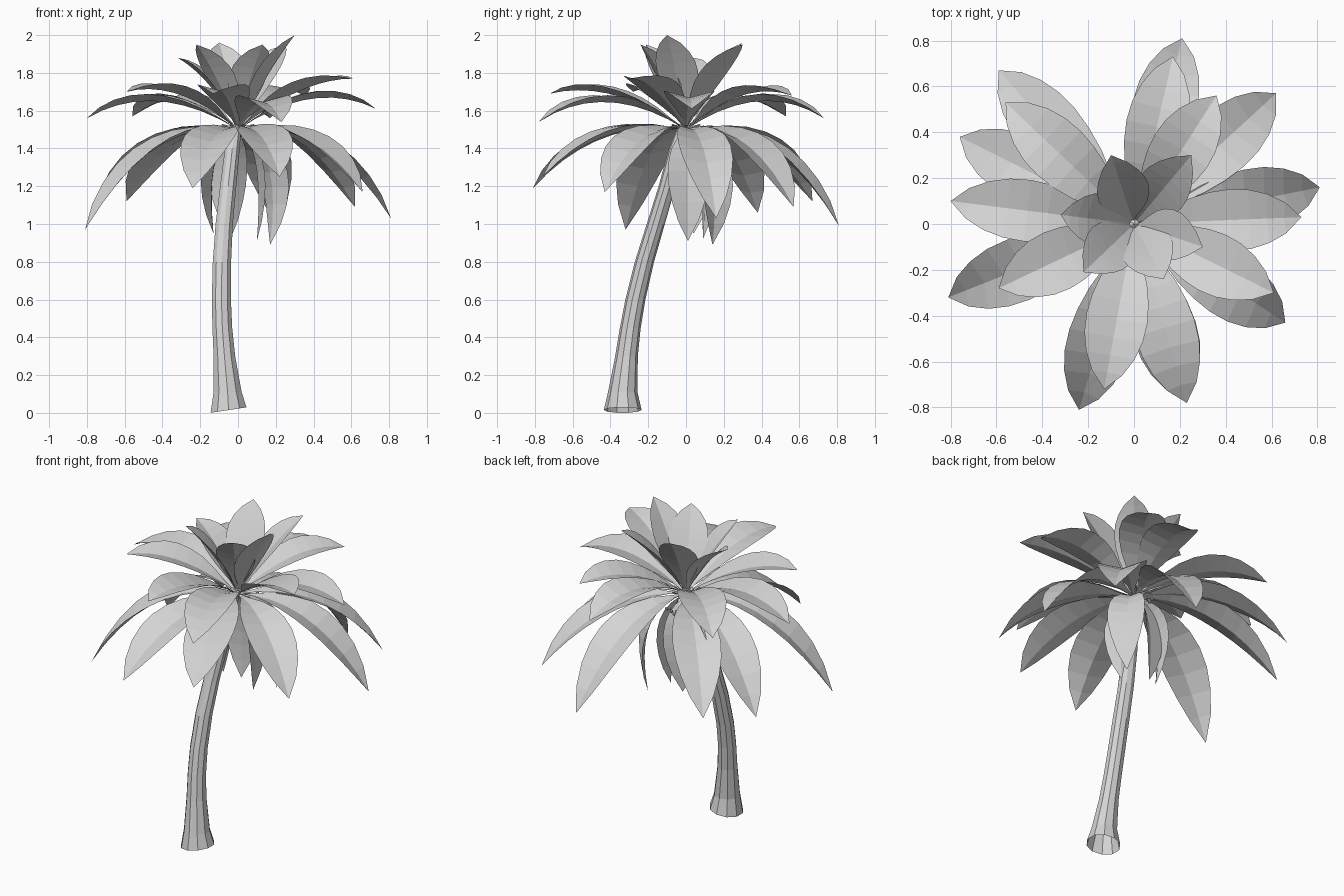
import bpy, bmesh, math, random
from mathutils import Vector, Matrix

cube = bpy.data.objects.get("Cube")
if cube:
    bpy.data.objects.remove(cube)

grey = bpy.data.materials.new("light_grey")
grey.use_nodes = True
grey.diffuse_color = (0.66, 0.66, 0.66, 1)
grey.node_tree.nodes["Principled BSDF"].inputs["Base Color"].default_value = (0.66, 0.66, 0.66, 1)

CROWN = Vector((0, 0, 1.5))
UP = Vector((0, 0, 1))


def finish(bm, name):
    mesh = bpy.data.meshes.new(name)
    bm.to_mesh(mesh)
    bm.free()
    mesh.materials.append(grey)
    obj = bpy.data.objects.new(name, mesh)
    bpy.context.collection.objects.link(obj)
    return obj


def frond(name, tip, reach, lift, half_width, fold=0.27, steps=9):
    """Creased leaf along a bent midrib; reach and lift place the bend."""
    tip = Vector(tip)
    bend = Vector((tip.x * reach, tip.y * reach, lift))
    out = Vector((tip.x, tip.y, 0)).normalized()
    side = UP.cross(out)
    bm = bmesh.new()
    rows = []
    for i in range(steps + 1):
        t = i / steps
        rib = CROWN * (1 - t) ** 2 + bend * (2 * t * (1 - t)) + tip * t * t
        along = ((bend - CROWN) * (1 - t) + (tip - bend) * t).normalized()
        normal = along.cross(side).normalized()
        if i == steps:
            rows.append([bm.verts.new(rib)] * 3)
        else:
            # narrow stem, broad blade, pointed end
            w = half_width * max(0.07, math.sin(math.pi * t ** 1.25) ** 0.8) * min(1, 0.25 + 3 * t)
            rows.append([bm.verts.new(rib + side * s * w + normal * abs(s) * w * fold)
                         for s in (-1, 0, 1)])
    for a, b in zip(rows, rows[1:]):
        for k in (0, 1):
            corners = [a[k], a[k + 1], b[k + 1], b[k]]
            bm.faces.new(list(dict.fromkeys(corners)))
    finish(bm, name)


# Trunk: leaning ten-sided tube with a flared, open foot (x, y, z, radius)
SIDES = 10
bm = bmesh.new()
rings = []
path = [(-0.05, -0.335, 0.015, 0.1), (-0.055, -0.335, 0.11, 0.078), (-0.072, -0.315, 0.3, 0.06),
        (-0.083, -0.295, 0.45, 0.055), (-0.088, -0.268, 0.6, 0.053), (-0.085, -0.22, 0.8, 0.051),
        (-0.073, -0.16, 1.0, 0.048), (-0.052, -0.1, 1.2, 0.045), (-0.03, -0.05, 1.4, 0.041),
        (-0.01, -0.01, 1.53, 0.03)]
for n, (x, y, z, r) in enumerate(path):
    ring = []
    for k in range(SIDES):
        a = math.tau * (k + 0.5) / SIDES
        tilt = 0.15 * math.cos(a) * r if n == 0 else 0
        ring.append(bm.verts.new((x + r * math.cos(a), y + r * math.sin(a), z + tilt)))
    rings.append(ring)
for a, b in zip(rings, rings[1:]):
    for k in range(SIDES):
        bm.faces.new([a[k], a[(k + 1) % SIDES], b[(k + 1) % SIDES], b[k]])
bm.faces.new(rings[-1])
finish(bm, "trunk")

# Fronds in four tiers: tips, bend reach, bend height, half width
tiers = {
    "drooping_frond": ([(0.81, 0.16, 1.03), (0.62, 0.57, 1.09), (0.21, 0.81, 0.99),
                        (-0.59, 0.67, 1.12), (-0.76, 0.38, 1.06), (-0.81, -0.32, 0.97),
                        (-0.24, -0.81, 1.19), (0.22, -0.76, 1.25), (0.66, -0.43, 1.17)],
                       0.58, 1.565, 0.14),
    "arching_frond": ([(-0.8, 0.1, 1.56), (-0.56, 0.53, 1.57), (0.17, 0.73, 1.56),
                       (0.36, 0.56, 1.68), (0.73, 0.03, 1.61), (0.61, -0.3, 1.77),
                       (-0.13, -0.72, 1.69), (-0.59, -0.28, 1.7), (0.23, -0.78, 1.54)],
                      0.55, 1.77, 0.135),
    "upright_frond": ([(0.3, -0.1, 2.0), (-0.22, -0.21, 1.95), (-0.1, 0.3, 1.96),
                       (0.25, 0.3, 1.95), (-0.32, 0.04, 1.88), (0.13, -0.24, 1.95)],
                      0.45, 1.78, 0.115),
    "hanging_frond": ([(0.17, 0.14, 0.89), (-0.04, 0.09, 0.92), (0.1, 0.01, 0.91),
                       (-0.13, 0.04, 0.95)],
                      1.4, 1.42, 0.11),
}
for name, (tips, reach, lift, width) in tiers.items():
    for n, tip in enumerate(tips):
        frond(f"{name}_{n + 1}", tip, reach, lift, width)

# Bud at the heart of the crown, with short stubs around it
bm = bmesh.new()
bmesh.ops.create_icosphere(bm, subdivisions=1, radius=0.03, matrix=Matrix.Translation(CROWN + UP * 0.02))
finish(bm, "crown_bud")
for n in range(6):
    a = math.tau * n / 6
    direction = Vector((math.cos(a), math.sin(a), 0.3)).normalized()
    bm = bmesh.new()
    bmesh.ops.create_cone(bm, segments=4, radius1=0.01, radius2=0.004, depth=0.08, cap_ends=True)
    bmesh.ops.transform(bm, verts=bm.verts, matrix=direction.to_track_quat('Z', 'Y').to_matrix().to_4x4())
    bmesh.ops.translate(bm, verts=bm.verts, vec=CROWN + direction * 0.05)
    finish(bm, f"crown_stub_{n + 1}")

# Small fruit bunch hanging behind the crown
random.seed(4)
bm = bmesh.new()
for n in range(8):
    spot = Vector((0, 0.14, 1.44)) + Vector([random.uniform(-0.03, 0.03) for _ in range(3)])
    bmesh.ops.create_icosphere(bm, subdivisions=1, radius=0.011, matrix=Matrix.Translation(spot))
finish(bm, "fruit_bunch")
